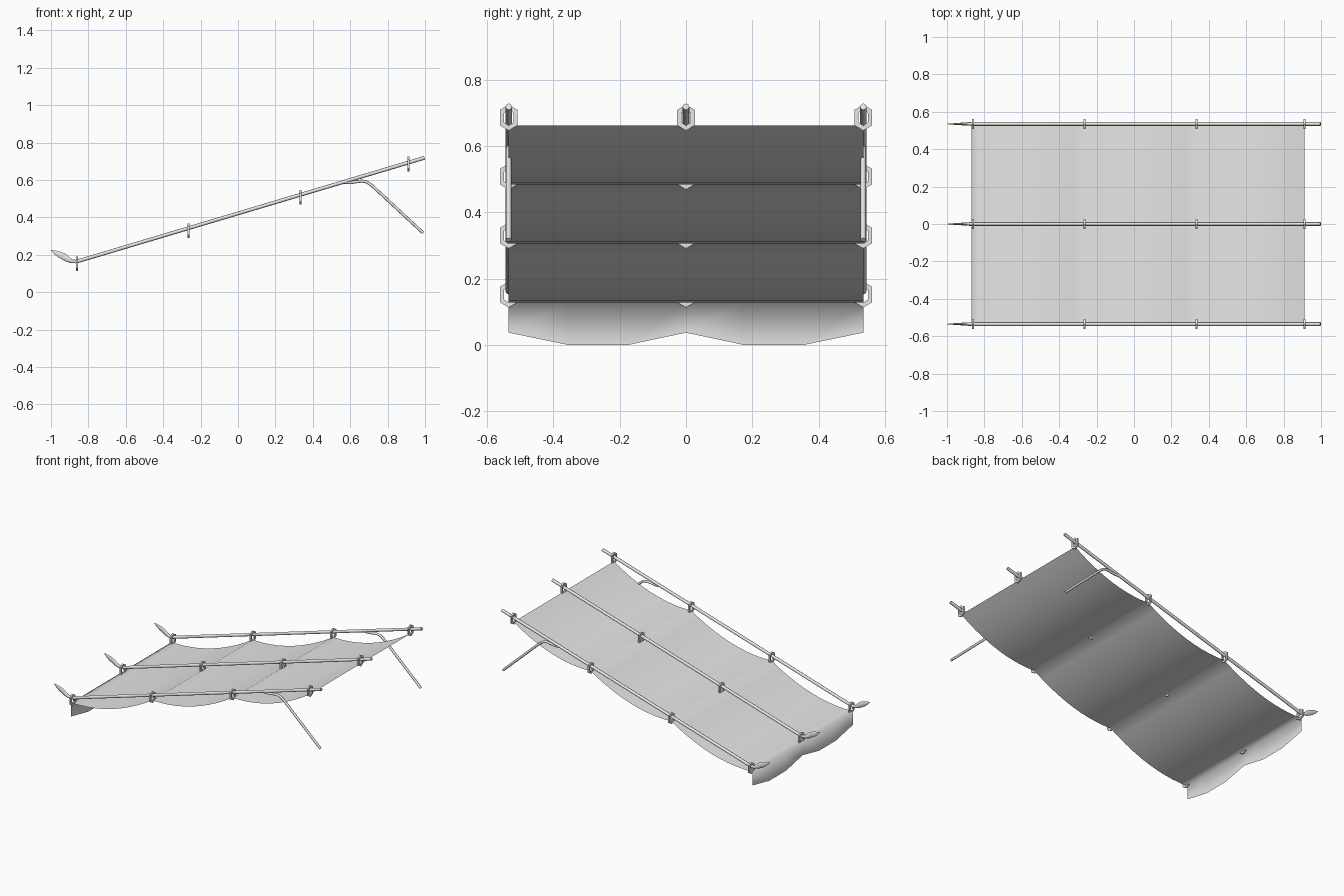
import bpy, bmesh, math
from mathutils import Vector

if "Cube" in bpy.data.objects:
    bpy.data.objects.remove(bpy.data.objects["Cube"])

grey = bpy.data.materials.new("plain_grey")
grey.use_nodes = True
grey.diffuse_color = (0.8, 0.8, 0.8, 1)
grey.node_tree.nodes["Principled BSDF"].inputs["Base Color"].default_value = (0.8, 0.8, 0.8, 1)

ROWS = {"right": -0.535, "middle": 0.0, "left": 0.535}
STATIONS = [(-0.86, 0.152), (-0.265, 0.33), (0.335, 0.508), (0.912, 0.686)]


def finish(bm, name, recalc=True, smooth=True):
    if recalc:
        bmesh.ops.recalc_face_normals(bm, faces=bm.faces)
    for f in bm.faces:
        f.smooth = smooth
    mesh = bpy.data.meshes.new(name)
    bm.to_mesh(mesh)
    bm.free()
    mesh.materials.append(grey)
    obj = bpy.data.objects.new(name, mesh)
    bpy.context.collection.objects.link(obj)
    return obj


def sweep(name, y, path, sides=8):
    """Tube in the xz plane; path items are x, z, half width in y, half height."""
    bm = bmesh.new()
    loops = []
    for i, (x, z, ry, rn) in enumerate(path):
        a, b = path[max(i - 1, 0)], path[min(i + 1, len(path) - 1)]
        t = Vector((b[0] - a[0], 0, b[1] - a[1])).normalized()
        n = Vector((-t.z, 0, t.x))
        loops.append([bm.verts.new(Vector((x, y, z))
                      + Vector((0, ry * math.cos(k * math.tau / sides), 0))
                      + n * rn * math.sin(k * math.tau / sides)) for k in range(sides)])
    for p, q in zip(loops, loops[1:]):
        for k in range(sides):
            m = (k + 1) % sides
            bm.faces.new((p[k], p[m], q[m], q[k]))
    bm.faces.new(loops[0])
    bm.faces.new(loops[-1])
    return finish(bm, name)


def hex_ring(name, x, y, z):
    """Upright pointed hexagonal loop around a rod."""
    bm = bmesh.new()
    loops = []
    for dx, w, h in ((-0.005, 0.027, 0.039), (0.005, 0.027, 0.039),
                     (0.005, 0.014, 0.024), (-0.005, 0.014, 0.024)):
        outline = [(0, h), (w, h * 0.6), (w, -h * 0.6), (0, -h), (-w, -h * 0.6), (-w, h * 0.6)]
        loops.append([bm.verts.new((x + dx, y + u, z + v)) for u, v in outline])
    for i in range(4):
        p, q = loops[i], loops[(i + 1) % 4]
        for k in range(6):
            m = (k + 1) % 6
            bm.faces.new((p[k], p[m], q[m], q[k]))
    finish(bm, name, smooth=False)


# Cloth: three sagging bays, plus a scalloped flap hanging at the low end
bm = bmesh.new()
columns = [(-0.535, 0.037), (-0.355, 0), (-0.175, 0), (0, 0.037),
           (0.175, 0), (0.355, 0), (0.535, 0.037)]
profile = []
steps, sag = 10, 0.05
hooks = [(x, z - 0.023) for x, z in STATIONS]
hooks[0] = (-0.87, hooks[0][1])
for (x0, z0), (x1, z1) in zip(hooks, hooks[1:]):
    for i in range(steps):
        t = i / steps
        profile.append((x0 + (x1 - x0) * t, z0 + (z1 - z0) * t - 4 * sag * t * (1 - t)))
profile.append(hooks[-1])
grid = [[bm.verts.new((hooks[0][0], y, z)) for y, z in columns]]
grid += [[bm.verts.new((x, y, z)) for y, _ in columns] for x, z in profile]
for a, b in zip(grid, grid[1:]):
    for k in range(len(columns) - 1):
        bm.faces.new((a[k], b[k], b[k + 1], a[k + 1]))
finish(bm, "cloth", recalc=False)

# Rods with leaf-shaped tips and their hanging rings
tip = [(-0.865, 0.164, 0.01, 0.009), (-0.89, 0.166, 0.009, 0.01),
       (-0.91, 0.176, 0.008, 0.015), (-0.93, 0.19, 0.006, 0.018),
       (-0.955, 0.202, 0.005, 0.016), (-0.975, 0.212, 0.003, 0.011),
       (-0.999, 0.225, 0.001, 0.001)]
for side, y in ROWS.items():
    sweep(side + "_rod", y, [(-0.87, 0.162, 0.01, 0.01), (0.997, 0.719, 0.01, 0.01)])
    sweep(side + "_leaf_tip", y, tip)
    for i, (x, z) in enumerate(STATIONS):
        hex_ring(f"{side}_ring_{i + 1}", x, y, z)

# Bent struts under the two outer rods
bend = [(0.56, 0.588), (0.6, 0.586), (0.635, 0.591), (0.665, 0.595), (0.69, 0.589),
        (0.715, 0.572), (0.99, 0.317)]
for side in ("right", "left"):
    sweep(side + "_strut", ROWS[side], [(x, z, 0.008, 0.008) for x, z in bend])

# Crisp end caps on the swept parts
bpy.ops.object.select_all(action="DESELECT")
for obj in bpy.context.scene.objects:
    if obj.name.endswith(("_rod", "_strut", "_leaf_tip")):
        obj.select_set(True)
        bpy.context.view_layer.objects.active = obj
bpy.ops.object.shade_smooth_by_angle(angle=math.radians(50))
